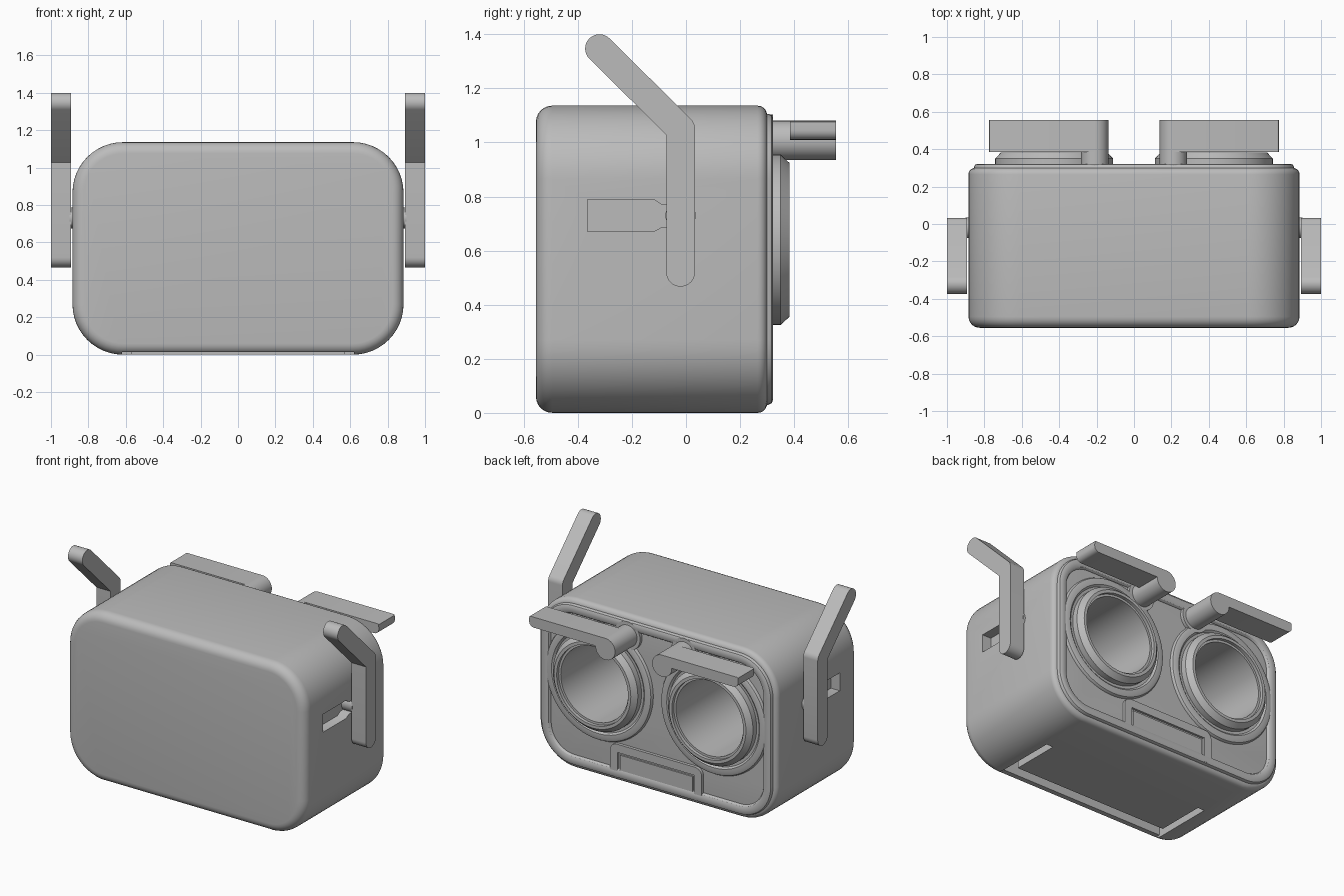
import bpy, bmesh, math

cube = bpy.data.objects.get("Cube")
if cube:
    bpy.data.objects.remove(cube, do_unlink=True)

grey = bpy.data.materials.new("plain grey")
grey.use_nodes = True
grey.diffuse_color = (0.5, 0.5, 0.5, 1)
grey.node_tree.nodes["Principled BSDF"].inputs["Base Color"].default_value = (0.5, 0.5, 0.5, 1)


def arc(cx, cy, r, start, end, steps):
    return [(cx + r * math.cos(math.radians(start + (end - start) * i / steps)),
             cy + r * math.sin(math.radians(start + (end - start) * i / steps)))
            for i in range(steps + 1)]


def rounded(cx, cz, w, h, r, steps=12):
    """Rounded rectangle outline from half sizes and corner radius."""
    pts = []
    for k, (sx, sz) in enumerate(((1, 1), (-1, 1), (-1, -1), (1, -1))):
        pts += arc(cx + sx * (w - r), cz + sz * (h - r), r, 90 * k, 90 * k + 90, steps)
    return pts


def circle(cx, cz, r, steps=64):
    return arc(cx, cz, r, 0, 360, steps)[:-1]


def solid(name, rings, cyclic=False, smooth=True):
    """Skin a list of equal point rings, capped or closed on itself."""
    bm = bmesh.new()
    loops = [[bm.verts.new(p) for p in ring] for ring in rings]
    n = len(loops[0])
    pairs = list(zip(loops, loops[1:])) + ([(loops[-1], loops[0])] if cyclic else [])
    for a, b in pairs:
        for i in range(n):
            j = (i + 1) % n
            bm.faces.new((a[i], a[j], b[j], b[i]))
    if not cyclic:
        bm.faces.new(loops[0])
        bm.faces.new(loops[-1])
    bmesh.ops.recalc_face_normals(bm, faces=bm.faces)
    mesh = bpy.data.meshes.new(name)
    bm.to_mesh(mesh)
    bm.free()
    mesh.materials.append(grey)
    ob = bpy.data.objects.new(name, mesh)
    bpy.context.collection.objects.link(ob)
    if smooth:
        shade(ob)
    return ob


def shade(ob):
    bpy.ops.object.select_all(action='DESELECT')
    ob.select_set(True)
    bpy.context.view_layer.objects.active = ob
    bpy.ops.object.shade_smooth_by_angle(angle=math.radians(32))


def along_y(outline, y):
    return [(x, y, z) for x, z in outline]


def along_x(outline, x):
    return [(x, y, z) for y, z in outline]


def prism_y(name, outline, y0, y1):
    return solid(name, [along_y(outline, y0), along_y(outline, y1)])


def box(name, x0, x1, y0, y1, z0, z1):
    return prism_y(name, [(x0, z0), (x1, z0), (x1, z1), (x0, z1)], y0, y1)


def cut(target, cutters):
    for c in cutters:
        mod = target.modifiers.new("cut", 'BOOLEAN')
        mod.operation = 'DIFFERENCE'
        mod.solver = 'EXACT'
        mod.object = c
        bpy.context.view_layer.objects.active = target
        bpy.ops.object.modifier_apply(modifier=mod.name)
        bpy.data.objects.remove(c, do_unlink=True)


MID = 0.568          # height of the housing centre
EYE_X, EYE_Z = 0.427, 0.64


def shell(inset, y):
    return along_y(rounded(0, MID, 0.885 - inset, 0.568 - inset, 0.27 - inset), y)


# Housing with a large front fillet and a small rear one
front = [(0.06 - dx, -0.495 - dy) for dx, dy in arc(0, 0, 0.06, 90, 0, 6)]
front = [(0.06 - a, -0.495 - b) for a, b in arc(0, 0, 0.06, 90, 0, 6)]
rear = [(0.035 - a, 0.265 + b) for a, b in arc(0, 0, 0.035, 0, 90, 5)]
housing = solid("housing", [shell(i, y) for i, y in front + rear])

slot = [(-0.365, 0.67), (-0.12, 0.67), (-0.09, 0.687), (-0.02, 0.692),
        (-0.02, 0.765), (-0.09, 0.77), (-0.12, 0.79), (-0.365, 0.79)]
cutters = [box("bay_cutter", -0.62, 0.62, -0.5, -0.08, -0.1, 0.13),
           box("lip_cutter", -0.62, 0.62, -0.6, -0.45, -0.1, 0.015)]
for s in (1, -1):
    cutters.append(prism_y("bore_cutter", circle(s * EYE_X, EYE_Z, 0.25), -0.35, 0.5))
    cutters.append(solid("slot_cutter", [along_x(slot, s * 0.82), along_x(slot, s * 1.1)]))
cut(housing, cutters)
shade(housing)

# Door in the underside, leaving a gap at its front and sides
box("bottom_door", -0.57, 0.57, -0.41, -0.07, 0.0, 0.12)

# Raised rim around the rear face
rim = [(0.03, 0.28), (0.03, 0.305), (0.036, 0.317), (0.048, 0.322), (0.075, 0.322),
       (0.088, 0.316), (0.095, 0.305), (0.095, 0.28)]
solid("rear_rim", [shell(i, y) for i, y in rim], cyclic=True)

# Rear latch block with a raised frame joining the rim
frame = prism_y("latch_frame", rounded(0, 0.15, 0.34, 0.11, 0.05), 0.28, 0.32)
cut(frame, [box("latch_cutter", -0.285, 0.285, 0.305, 0.4, 0.0, 0.205)])
shade(frame)
box("latch_block", -0.27, 0.27, 0.28, 0.316, 0.06, 0.19)

# Eyepieces, shutter levers and side arms, one per side
collar = [(0.30, 0.28), (0.395, 0.28), (0.395, 0.305), (0.388, 0.317), (0.375, 0.322),
          (0.345, 0.322), (0.333, 0.312), (0.30, 0.31)]
tube = [(0.25, 0.20), (0.315, 0.28), (0.315, 0.35), (0.285, 0.382), (0.265, 0.382),
        (0.265, 0.36), (0.25, 0.36)]
R = 0.053
arm = arc(-0.02, 0.52, R, 180, 360, 16)
arm += arc(-0.02, 1.05, R, 0, 45, 6)
arm += arc(-0.32, 1.347, R, 45, 225, 16)
arm += [(-0.02 - R, 1.05 - R * math.tan(math.radians(22.5)))]

for s, side in ((1, "left"), (-1, "right")):
    for part, profile in (("eyepiece_collar", collar), ("eyepiece", tube)):
        solid(side + "_" + part,
              [along_y(circle(s * EYE_X, EYE_Z, r), y) for r, y in profile], cyclic=True)
    # Shutter lever: pivot boss, hub and flat bar
    prism_y(side + "_pivot_boss", circle(s * 0.21, 1.008, 0.095, 40), 0.28, 0.322)
    prism_y(side + "_lever_hub", circle(s * 0.21, 1.008, 0.0725, 40), 0.29, 0.555)
    bar = [(0.21, 1.01)] + arc(0.74, 1.045, 0.035, -90, 0, 6)
    bar += arc(0.765, 1.07, 0.01, 0, 90, 3)[1:] + [(0.21, 1.08)]
    prism_y(side + "_lever_bar", [(s * x, z) for x, z in bar], 0.385, 0.555)
    # Side arm and its pivot
    solid(side + "_arm", [along_x(arm, s * 0.893), along_x(arm, s * 1.0)])
    pin = circle(-0.02, 0.73, 0.056, 32)
    solid(side + "_arm_pivot", [along_x(pin, s * 0.82), along_x(pin, s * 0.9)])
